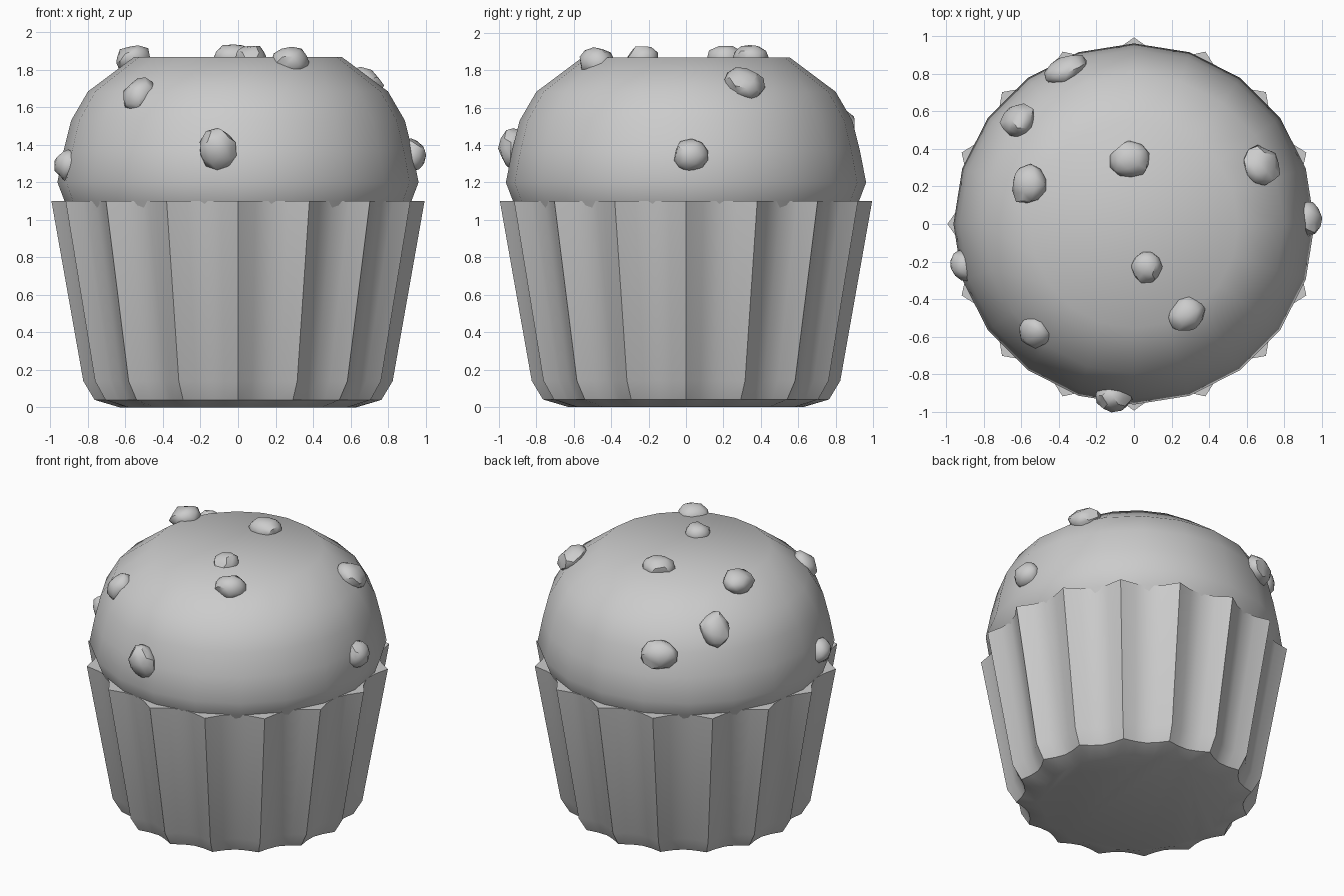
import bpy, bmesh, math, random
from mathutils import Vector, Matrix

if "Cube" in bpy.data.objects:
    bpy.data.objects.remove(bpy.data.objects["Cube"])

random.seed(4)


def finish(name, bm, angle):
    bmesh.ops.recalc_face_normals(bm, faces=bm.faces)
    me = bpy.data.meshes.new(name)
    bm.to_mesh(me)
    bm.free()
    ob = bpy.data.objects.new(name, me)
    bpy.context.collection.objects.link(ob)
    bpy.ops.object.select_all(action='DESELECT')
    ob.select_set(True)
    bpy.context.view_layer.objects.active = ob
    bpy.ops.object.shade_smooth_by_angle(angle=math.radians(angle))
    return ob


def loft(name, rings, n, radius, angle):
    """Stack closed rings of n points; radius(ring, theta) gives the outline."""
    bm = bmesh.new()
    loops = []
    for ring in rings:
        loop = []
        for i in range(n):
            t = 2 * math.pi * i / n
            r = radius(ring, t)
            loop.append(bm.verts.new((r * math.cos(t), r * math.sin(t), ring[1])))
        loops.append(loop)
    for a, b in zip(loops, loops[1:]):
        for i in range(n):
            j = (i + 1) % n
            bm.faces.new((a[i], a[j], b[j], b[i]))
    bm.faces.new(loops[0][::-1])
    bm.faces.new(loops[-1])
    return finish(name, bm, angle)


# Paper wrapper: 16 sharp ridges with scalloped valleys (radius, z, valley depth)
wrapper = [(0.63, 0, 0.02), (0.765, 0.04, 0.055), (0.825, 0.14, 0.07), (0.995, 1.10, 0.085)]
loft("wrapper", wrapper, 64, lambda p, t: p[0] - p[2] * abs(math.sin(8 * t)), 38)

# Cake dome with a flat top, 20 sides
dome = [(0.88, 1.0), (0.925, 1.10), (0.963, 1.20), (0.93, 1.37), (0.89, 1.53),
        (0.80, 1.685), (0.555, 1.868)]
loft("cake_dome", dome, 20, lambda p, t: p[0], 50)

# Chips scattered on the dome: position and half sizes across the surface
chips = [
    (-0.02, 0.34, 1.865, 0.11, 0.10), (-0.56, 0.21, 1.855, 0.11, 0.10),
    (-0.62, 0.55, 1.66, 0.10, 0.12), (-0.36, 0.82, 1.51, 0.12, 0.10),
    (0.68, 0.31, 1.73, 0.11, 0.11), (0.925, 0.03, 1.345, 0.10, 0.09),
    (0.07, -0.23, 1.86, 0.085, 0.09), (0.28, -0.48, 1.845, 0.11, 0.09),
    (-0.53, -0.58, 1.665, 0.09, 0.10), (-0.11, -0.925, 1.38, 0.10, 0.11),
    (-0.905, -0.22, 1.29, 0.085, 0.085),
]
for k, (x, y, z, a, b) in enumerate(chips):
    bm = bmesh.new()
    bmesh.ops.create_icosphere(bm, subdivisions=2, radius=1)
    for v in bm.verts:
        v.co *= random.uniform(0.88, 1.08)
    r2 = x * x + y * y
    normal = Vector((x * r2, y * r2, ((z - 1.2) / 0.67) ** 3))
    turn = normal.to_track_quat('Z', 'Y').to_matrix().to_4x4()
    size = Matrix.Diagonal((a, b, 0.075, 1))
    bmesh.ops.transform(bm, verts=bm.verts, matrix=Matrix.Translation((x, y, z)) @ turn @ size)
    finish(f"chip_{k + 1}", bm, 40)
